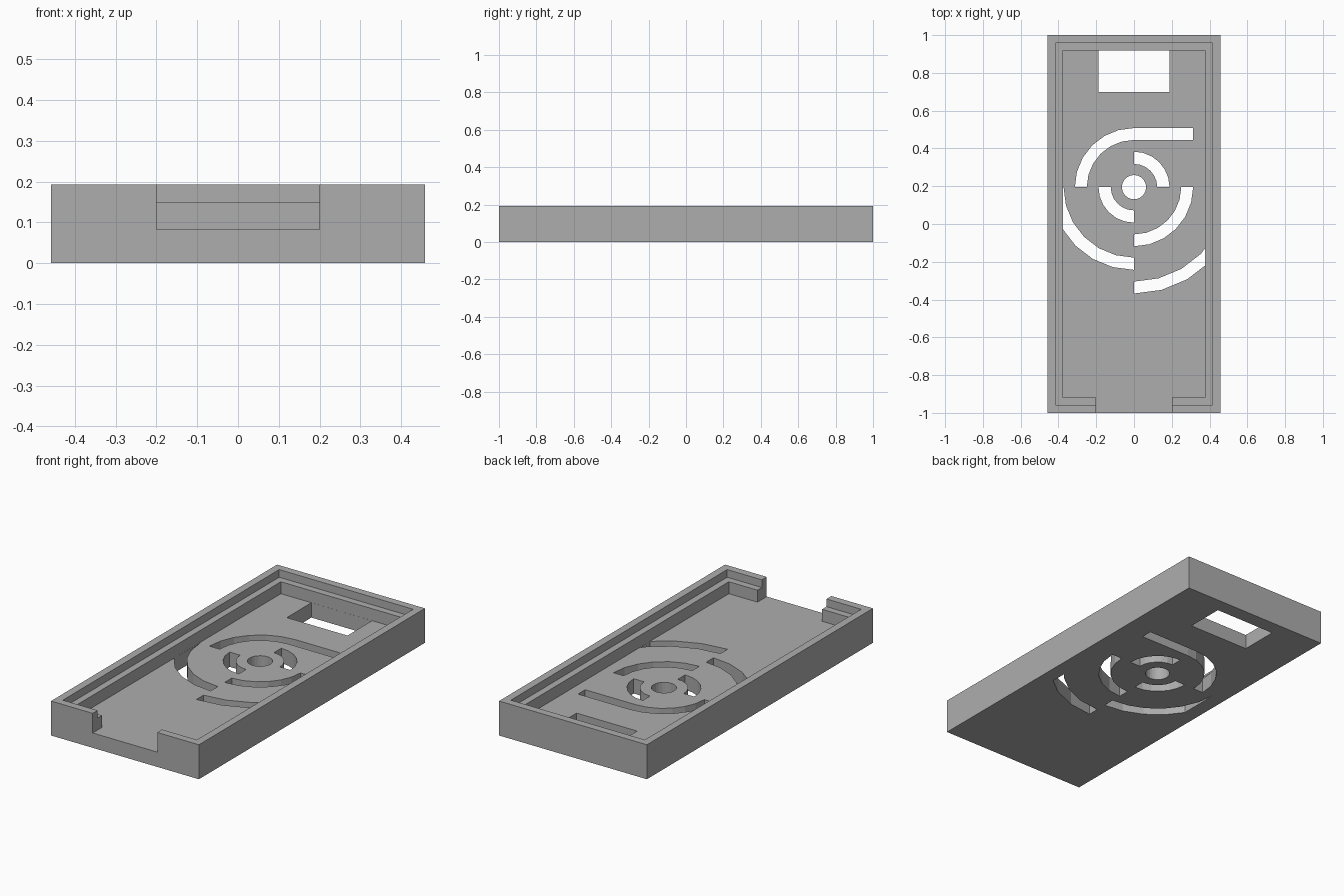
import bpy, bmesh, math

default = bpy.data.objects.get("Cube")
if default:
    bpy.data.objects.remove(default, do_unlink=True)

# Main sizes
HALF_X, HALF_Y, HEIGHT = 0.458, 1.0, 0.193
FLOOR, LEDGE, ABOVE, BELOW = 0.083, 0.15, 0.3, -0.1
CAVITY_X, CAVITY_Y = 0.377, 0.918
REBATE_X, REBATE_Y = 0.415, 0.957
CENTRE_Y, STEPS = 0.195, 6

grey = bpy.data.materials.new("plain grey")
grey.use_nodes = True
grey.diffuse_color = (0.42, 0.42, 0.42, 1)
grey.node_tree.nodes["Principled BSDF"].inputs["Base Color"].default_value = (0.42, 0.42, 0.42, 1)


def prism(name, strips, z0, z1, clip=None):
    """Extrude strips of point pairs from z0 to z1, trimmed to |x| < clip."""
    bm = bmesh.new()
    for pairs in strips:
        rows = [[bm.verts.new((x, y, z0)) for x, y in pair] for pair in pairs]
        for (a, b), (c, d) in zip(rows, rows[1:]):
            bm.faces.new((a, b, d, c))
    if clip:
        for side in (-1, 1):
            bmesh.ops.bisect_plane(bm, geom=bm.verts[:] + bm.edges[:] + bm.faces[:],
                                   plane_co=(side * clip, 0, 0), plane_no=(side, 0, 0),
                                   clear_outer=True)
    top = bmesh.ops.extrude_face_region(bm, geom=bm.faces[:], use_keep_orig=True)["geom"]
    for v in top:
        if isinstance(v, bmesh.types.BMVert):
            v.co.z = z1
    bmesh.ops.recalc_face_normals(bm, faces=bm.faces[:])
    mesh = bpy.data.meshes.new(name)
    bm.to_mesh(mesh)
    bm.free()
    obj = bpy.data.objects.new(name, mesh)
    bpy.context.collection.objects.link(obj)
    return obj


def rect(x0, x1, y0, y1):
    return [[(x0, y0), (x0, y1)], [(x1, y0), (x1, y1)]]


def arc(inner, outer, start):
    """Quarter ring of point pairs, running clockwise from the start angle."""
    angles = [math.radians(start - 90 * i / STEPS) for i in range(STEPS + 1)]
    return [[(r * math.cos(a), CENTRE_Y + r * math.sin(a)) for r in (inner, outer)]
            for a in angles]


def cut(target, cutter):
    cutter.hide_render = True
    mod = target.modifiers.new(cutter.name, "BOOLEAN")
    mod.operation, mod.solver, mod.object = "DIFFERENCE", "EXACT", cutter
    bpy.context.view_layer.objects.active = target
    bpy.ops.object.modifier_apply(modifier=mod.name)
    bpy.data.objects.remove(cutter, do_unlink=True)


# Solid block of the case
case = prism("case_tray", [rect(-HALF_X, HALF_X, -HALF_Y, HALF_Y)], 0, HEIGHT)

# Stepped cavity and the opening in the front wall
cut(case, prism("rim_rebate", [rect(-REBATE_X, REBATE_X, -REBATE_Y, REBATE_Y)], LEDGE, ABOVE))
cut(case, prism("cavity", [rect(-CAVITY_X, CAVITY_X, -CAVITY_Y, CAVITY_Y)], FLOOR, ABOVE))
cut(case, prism("front_opening", [rect(-0.2, 0.2, -1.1, -0.8)], FLOOR, ABOVE))

# Curved slots in the floor, the longest one ending in a straight run
hook = arc(0.25, 0.313, 180)
hook.append([(0.313, CENTRE_Y + 0.25), (0.313, CENTRE_Y + 0.313)])
slots = [
    arc(0.123, 0.188, 90),
    arc(0.123, 0.188, 270),
    hook,
    arc(0.25, 0.313, 0),
    arc(0.373, 0.438, 270),
    arc(0.5, 0.563, 0),
]
cut(case, prism("floor_slots", slots, BELOW, FLOOR + 0.02, clip=CAVITY_X - 0.0005))

# Rectangular window by the back wall
cut(case, prism("back_window", [rect(-0.188, 0.188, 0.70, CAVITY_Y - 0.0005)], BELOW, FLOOR + 0.02))

# Round hole in the middle of the slots
bpy.ops.mesh.primitive_cylinder_add(vertices=24, radius=0.064, depth=0.4,
                                    location=(0, CENTRE_Y, 0))
hole = bpy.context.object
hole.name = "centre_hole"
cut(case, hole)

# One colour, flat faces
case.data.materials.clear()
case.data.materials.append(grey)
for face in case.data.polygons:
    face.material_index = 0
    face.use_smooth = False
